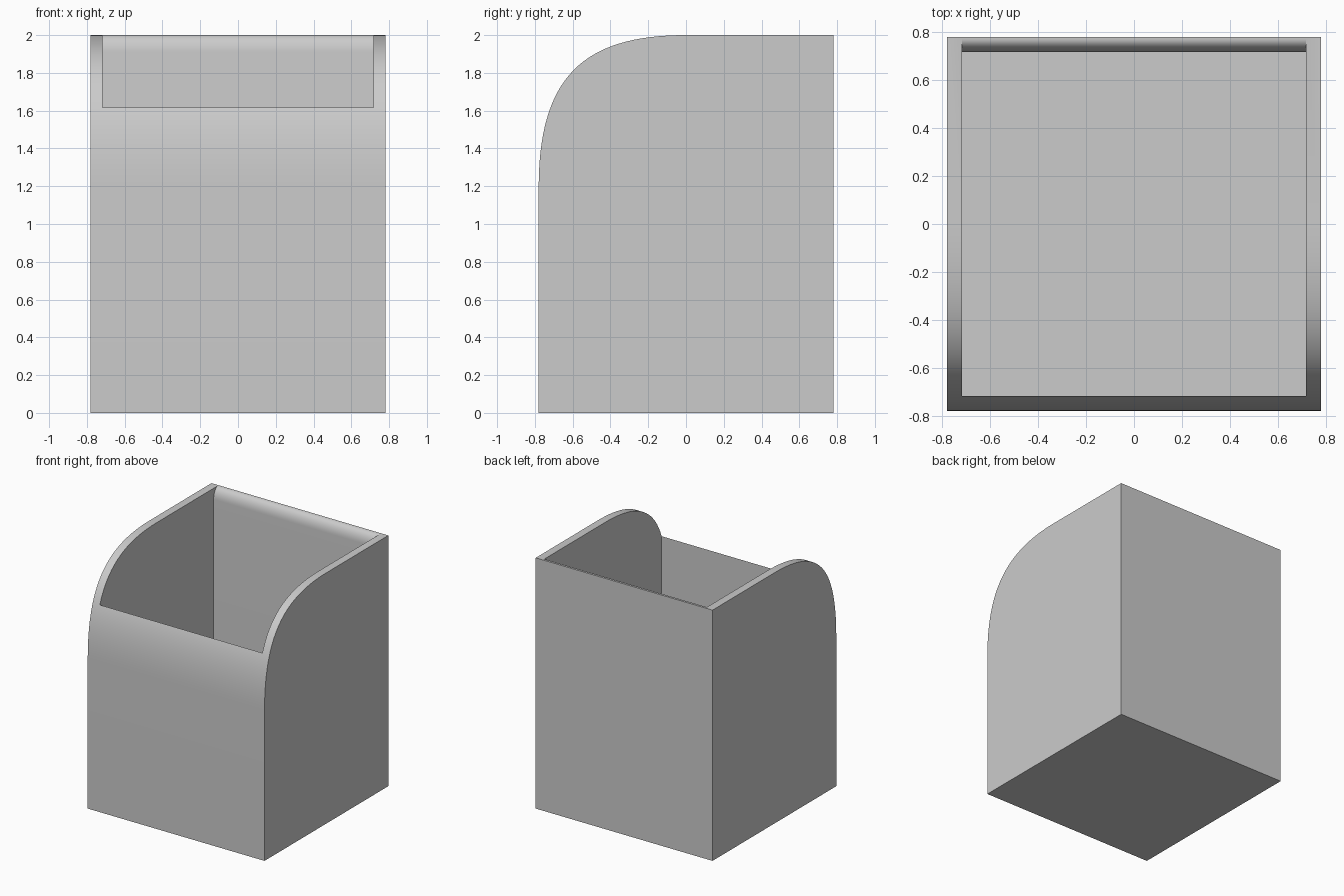
import bpy, bmesh, math

if "Cube" in bpy.data.objects:
    bpy.data.objects.remove(bpy.data.objects["Cube"])

H = 0.78      # half width and depth
IN = 0.717    # half width of the cavity
TOP = 2.0
FLOOR = 0.065


def prism(name, profile, half_width):
    """Extrude a closed (y, z) profile along x."""
    bm = bmesh.new()
    face = bm.faces.new([bm.verts.new((-half_width, y, z)) for y, z in profile])
    ext = bmesh.ops.extrude_face_region(bm, geom=[face])
    moved = [g for g in ext["geom"] if isinstance(g, bmesh.types.BMVert)]
    bmesh.ops.translate(bm, verts=moved, vec=(2 * half_width, 0, 0))
    bmesh.ops.recalc_face_normals(bm, faces=bm.faces)
    mesh = bpy.data.meshes.new(name)
    bm.to_mesh(mesh)
    bm.free()
    ob = bpy.data.objects.new(name, mesh)
    bpy.context.collection.objects.link(ob)
    return ob


def bezier(p0, p1, p2, p3, n):
    pts = []
    for i in range(n + 1):
        t = i / n
        w = ((1 - t) ** 3, 3 * t * (1 - t) ** 2, 3 * t * t * (1 - t), t ** 3)
        pts.append(tuple(sum(k * p[a] for k, p in zip(w, (p0, p1, p2, p3)))
                         for a in (0, 1)))
    return pts


# Outer body: square base with a large rounded front shoulder
k, z0 = 0.712, 1.19
shoulder = bezier((-H, z0), (-H, z0 + k * (TOP - z0)), (-H * k, TOP), (0, TOP), 32)
box = prism("open_box", [(H, 0), (-H, 0)] + shoulder + [(H, TOP)], H)

# Cavity, flaring into a rounded lip at the top of the back wall
lip_d, lip_h = 0.054, 0.09
lip = [(IN + lip_d * (1 - math.cos(a)), TOP - lip_h * (1 - math.sin(a)))
       for a in (math.pi / 2 * i / 10 for i in range(11))]
cavity = prism("cavity_cutter",
               [(-IN, FLOOR), (IN, FLOOR)] + lip + [(IN + lip_d, 2.3), (-IN, 2.3)], IN)
cavity.hide_render = True

cut = box.modifiers.new("hollow", 'BOOLEAN')
cut.operation = 'DIFFERENCE'
cut.solver = 'EXACT'
cut.object = cavity
bpy.context.view_layer.objects.active = box
bpy.ops.object.select_all(action='DESELECT')
box.select_set(True)
bpy.ops.object.modifier_apply(modifier=cut.name)
bpy.data.objects.remove(cavity)

# One plain grey over the whole box
grey = bpy.data.materials.new("light_grey")
grey.diffuse_color = (0.6, 0.6, 0.6, 1)
grey.use_nodes = True
grey.node_tree.nodes["Principled BSDF"].inputs["Base Color"].default_value = grey.diffuse_color
box.data.materials.clear()
box.data.materials.append(grey)
bpy.ops.object.shade_smooth_by_angle(angle=math.radians(30))
